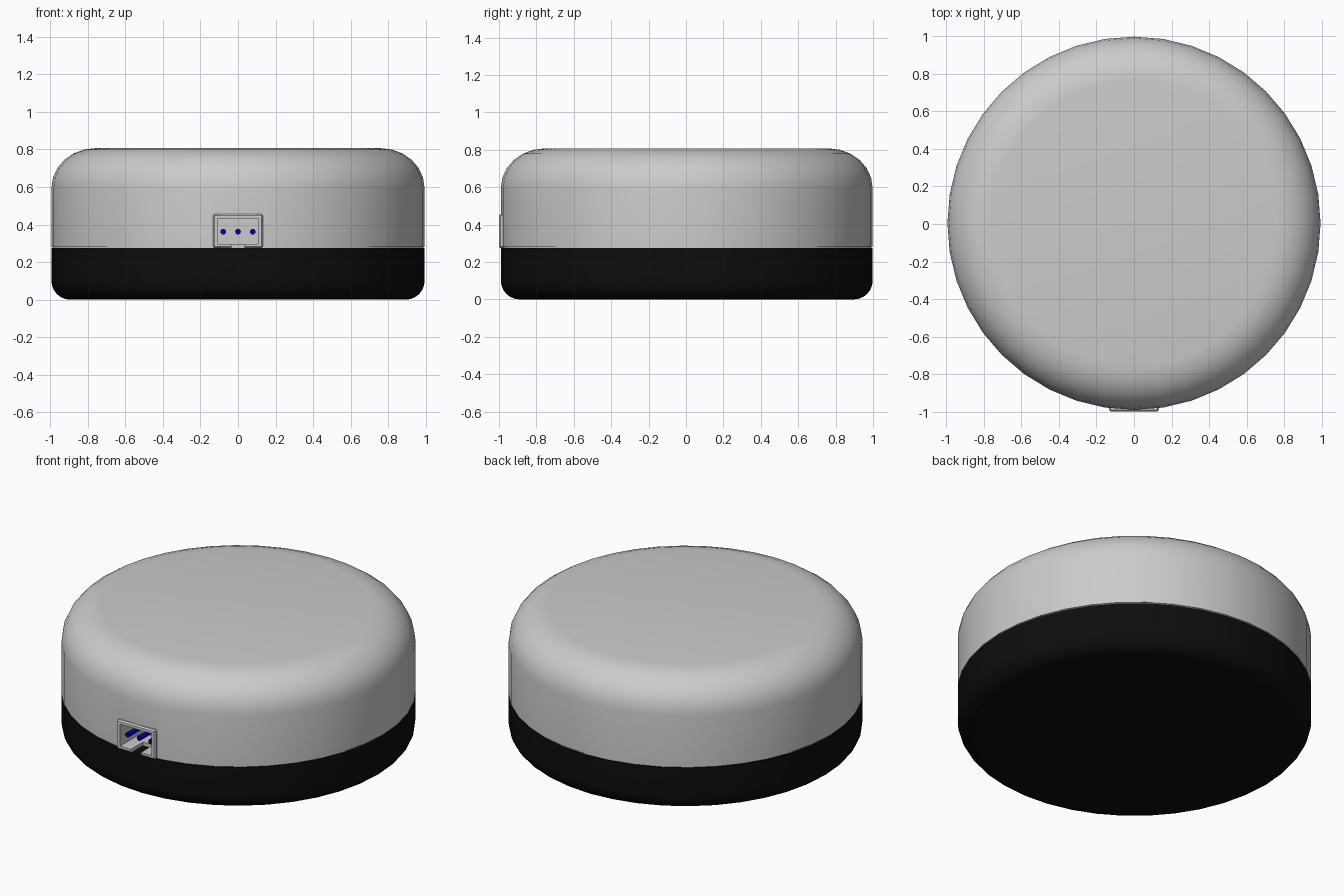
import bpy, bmesh, math
from mathutils import Matrix

if "Cube" in bpy.data.objects:
    bpy.data.objects.remove(bpy.data.objects["Cube"])

SIDES, CY, R = 40, 0.004, 0.994


def finish(name, bm, mat=None):
    bmesh.ops.recalc_face_normals(bm, faces=bm.faces)
    me = bpy.data.meshes.new(name)
    bm.to_mesh(me)
    bm.free()
    ob = bpy.data.objects.new(name, me)
    bpy.context.collection.objects.link(ob)
    if mat:
        me.materials.append(mat)
    return ob


def material(name, rgb):
    m = bpy.data.materials.new(name)
    m.diffuse_color = (*rgb, 1)
    m.use_nodes = True
    m.node_tree.nodes["Principled BSDF"].inputs["Base Color"].default_value = m.diffuse_color
    return m


def lathe(name, profile, mat=None):
    """Turn (radius, z) points into a closed, capped body."""
    bm = bmesh.new()
    rings = []
    for r, z in profile:
        rings.append([bm.verts.new((r * math.sin(2 * math.pi * i / SIDES),
                                    CY - r * math.cos(2 * math.pi * i / SIDES), z))
                      for i in range(SIDES)])
    for a, b in zip(rings, rings[1:]):
        for i in range(SIDES):
            j = (i + 1) % SIDES
            bm.faces.new((a[i], a[j], b[j], b[i]))
    bm.faces.new(rings[0])
    bm.faces.new(rings[-1])
    return finish(name, bm, mat)


def box(name, lo, hi):
    bm = bmesh.new()
    bmesh.ops.create_cube(bm, size=1)
    for v in bm.verts:
        v.co = [(l + h) / 2 + c * (h - l) for l, h, c in zip(lo, hi, v.co)]
    return finish(name, bm)


def apply_modifiers(ob):
    bpy.context.view_layer.objects.active = ob
    for m in list(ob.modifiers):
        bpy.ops.object.modifier_apply(modifier=m.name)


def cut(ob, lo, hi):
    cutter = box("cutter", lo, hi)
    cutter.hide_render = True
    m = ob.modifiers.new("cut", 'BOOLEAN')
    m.operation, m.solver, m.object = 'DIFFERENCE', 'EXACT', cutter
    apply_modifiers(ob)
    bpy.data.objects.remove(cutter)


def smooth(ob, deg=30):
    bpy.ops.object.select_all(action='DESELECT')
    ob.select_set(True)
    bpy.context.view_layer.objects.active = ob
    bpy.ops.object.shade_smooth_by_angle(angle=math.radians(deg))


def arc(cr, cz, rr, rz, a0, a1, n):
    return [(cr + rr * math.cos(t), cz + rz * math.sin(t))
            for t in (math.radians(a0 + (a1 - a0) * i / n) for i in range(n + 1))]


black = material("black", (0.004, 0.004, 0.004))
blue = material("blue", (0.0, 0.0, 0.4))

# Black base with rounded lower edge
base = lathe("base", arc(R - 0.1, 0.1, 0.1, 0.1, -90, 0, 6) + [(R, 0.274)], black)
smooth(base)

# Grey cover with a large rounded shoulder, set a hair above the base
cover = lathe("cover", [(R - 0.006, 0.274), (R - 0.006, 0.281), (R, 0.281)]
              + arc(R - 0.235, 0.595, 0.235, 0.212, 0, 90, 6))
cut(cover, (-0.13, -1.2, 0.2), (0.13, -0.75, 0.452))
smooth(cover)

# Socket housing: chamfered block, hollowed, with a key notch below
socket = box("socket_housing", (-0.132, -1.0, 0.274), (0.132, -0.74, 0.456))
bev = socket.modifiers.new("bevel", 'BEVEL')
bev.width, bev.segments = 0.008, 1
apply_modifiers(socket)
cut(socket, (-0.109, -1.1, 0.296), (0.109, -0.78, 0.432))
cut(socket, (-0.035, -1.1, 0.2), (0.035, -0.88, 0.31))

# Three contact pins
for i in (-1, 0, 1):
    bm = bmesh.new()
    bmesh.ops.create_cone(bm, cap_ends=True, segments=16, radius1=0.015,
                          radius2=0.015, depth=0.2,
                          matrix=Matrix.Translation((i * 0.079, -0.87, 0.362))
                          @ Matrix.Rotation(math.pi / 2, 4, 'X'))
    smooth(finish(f"pin_{i + 2}", bm, blue), 40)
